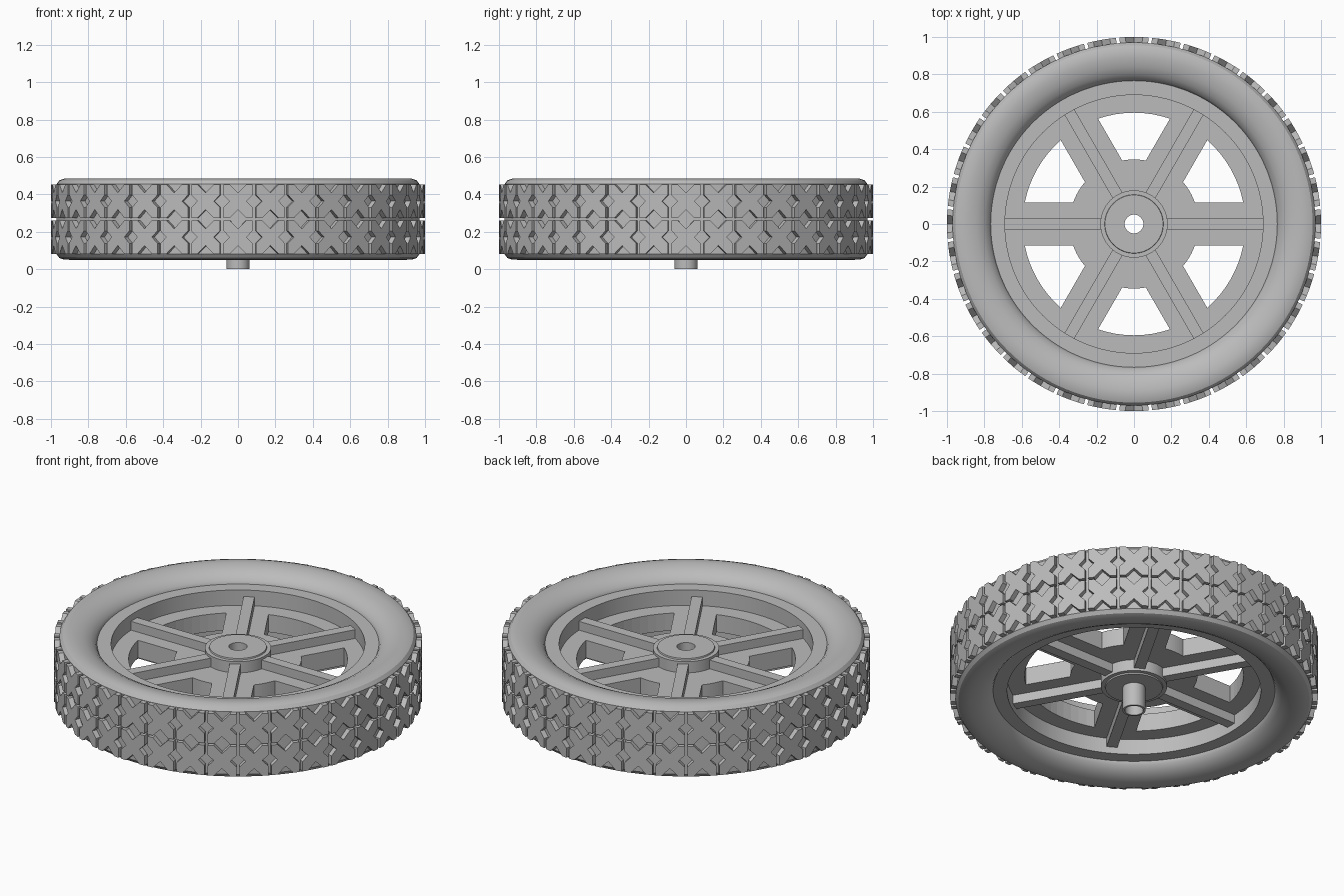
import bpy, bmesh, math
from math import cos, sin, pi, asin

cube = bpy.data.objects.get("Cube")
if cube:
    bpy.data.objects.remove(cube)

MID = 0.2675   # height of the wheel's middle plane


def material(name, value):
    m = bpy.data.materials.new(name)
    m.use_nodes = True
    m.diffuse_color = (value, value, value, 1)
    m.node_tree.nodes["Principled BSDF"].inputs["Base Color"].default_value = m.diffuse_color
    return m


GREY = material("plain grey", 0.5)


def finish(name, bm, smooth=True):
    bmesh.ops.recalc_face_normals(bm, faces=bm.faces)
    mesh = bpy.data.meshes.new(name)
    bm.to_mesh(mesh)
    bm.free()
    mesh.materials.append(GREY)
    ob = bpy.data.objects.new(name, mesh)
    bpy.context.collection.objects.link(ob)
    if smooth:
        bpy.ops.object.select_all(action='DESELECT')
        bpy.context.view_layer.objects.active = ob
        ob.select_set(True)
        bpy.ops.object.shade_smooth_by_angle(angle=math.radians(30))
    return ob


def lathe(name, profile, steps=96):
    """Spin a closed (radius, height) outline about the axle."""
    bm = bmesh.new()
    rings = [[bm.verts.new((r * cos(2 * pi * i / steps), r * sin(2 * pi * i / steps), z))
              for r, z in profile] for i in range(steps)]
    n = len(profile)
    for i in range(steps):
        a, b = rings[i], rings[(i + 1) % steps]
        for j in range(n):
            k = (j + 1) % n
            bm.faces.new((a[j], b[j], b[k], a[k]))
    return finish(name, bm)


def mirrored(half):
    """Close an upper outline with its reflection in the middle plane."""
    return half + [(r, 2 * MID - z) for r, z in reversed(half)]


def prism(bm, lower, upper):
    a = [bm.verts.new(p) for p in lower]
    b = [bm.verts.new(p) for p in upper]
    bm.faces.new(a)
    bm.faces.new(b)
    for i in range(len(a)):
        j = (i + 1) % len(a)
        bm.faces.new((a[i], a[j], b[j], b[i]))


# Tyre body with rounded shoulders
lathe("tyre", mirrored([(0.765, 0.41), (0.775, 0.43), (0.8, 0.455), (0.84, 0.475),
                        (0.89, 0.485), (0.93, 0.484), (0.955, 0.475), (0.97, 0.455)]), 144)

# Rim band, hub and hollow axle pin
lathe("rim", mirrored([(0.69, 0.412), (0.77, 0.412)]))
lathe("hub", mirrored([(0.05, 0.395), (0.155, 0.395), (0.157, 0.387),
                       (0.18, 0.387)]), 64)
lathe("axle_pin", [(0.05, 0), (0.062, 0), (0.062, 0.2), (0.05, 0.2)], 48)

# Web disc with six windows between the spokes
web = lathe("web", mirrored([(0.06, 0.32), (0.7, 0.32)]))
bm = bmesh.new()
for k in range(6):
    mid = pi / 6 + k * pi / 3
    outline = []
    for r, way in ((0.345, 1), (0.595, -1)):
        half = pi / 6 - asin(0.115 / r)
        for i in range(9):
            t = mid + way * half * (i / 4 - 1)
            outline.append((r * cos(t), r * sin(t)))
    prism(bm, [(x, y, 0.1) for x, y in outline], [(x, y, 0.5) for x, y in outline])
cutter = finish("window_cutter", bm, False)
cutter.hide_render = True
cut = web.modifiers.new("windows", 'BOOLEAN')
cut.operation = 'DIFFERENCE'
cut.solver = 'EXACT'
cut.object = cutter
bpy.ops.object.select_all(action='DESELECT')
bpy.context.view_layer.objects.active = web
web.select_set(True)
bpy.ops.object.modifier_apply(modifier=cut.name)
bpy.data.objects.remove(cutter)

# Raised spoke ribs on both faces of the web
bm = bmesh.new()
for k in range(6):
    c, s = cos(k * pi / 3), sin(k * pi / 3)
    foot = [(x * c - y * s, x * s + y * c)
            for x, y in ((0.15, -0.03), (0.695, -0.03), (0.695, 0.03), (0.15, 0.03))]
    for way in (1, -1):
        prism(bm, [(x, y, MID + way * 0.04) for x, y in foot],
              [(x, y, MID + way * 0.105) for x, y in foot])
finish("spoke_ribs", bm, False)

# Cross-shaped tread blocks in two rows round the tyre
quarter = [(0.045, 0), (0.078, 0.033), (0.078, 0.09), (0.045, 0.09), (0, 0.045)]
left = [(-u, v) for u, v in reversed(quarter[:-1])]
upper = quarter + left
cross = upper + [(u, -v) for u, v in reversed(upper[1:-1])]
bm = bmesh.new()
for k in range(36):
    for row in (-0.096, 0.096):
        def wrap(radius):
            return [(radius * cos(k * pi / 18 + u), radius * sin(k * pi / 18 + u),
                     MID + row + v) for u, v in cross]
        prism(bm, wrap(0.96), wrap(1.0))
finish("tread_blocks", bm, False)
